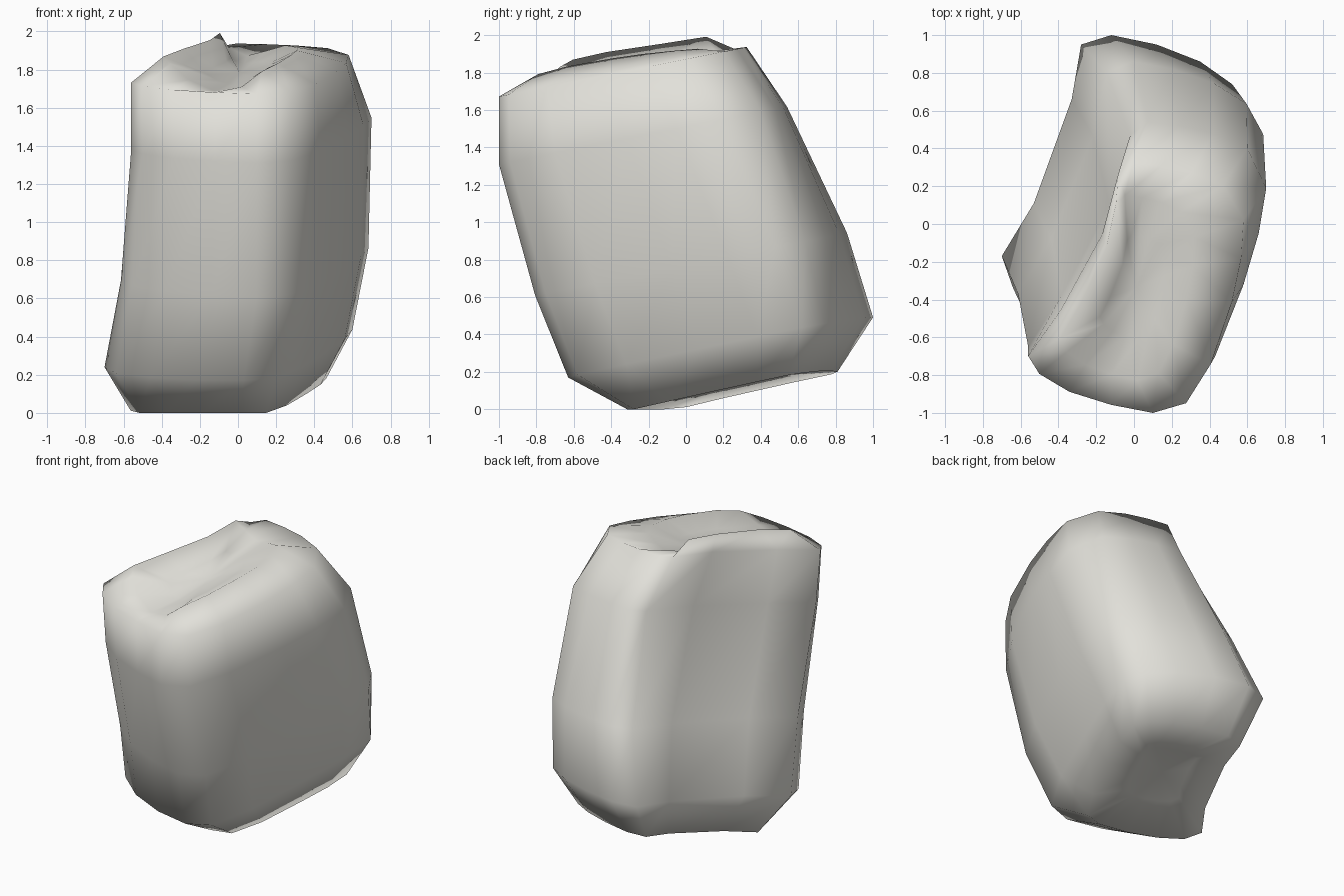
import bpy, bmesh

if "Cube" in bpy.data.objects:
    bpy.data.objects.remove(bpy.data.objects["Cube"], do_unlink=True)

# Stone colour
stone = bpy.data.materials.new("warm_grey_stone")
stone.use_nodes = True
colour = (0.76, 0.75, 0.70, 1)
stone.diffuse_color = colour
bsdf = stone.node_tree.nodes["Principled BSDF"]
bsdf.inputs["Base Color"].default_value = colour
bsdf.inputs["Roughness"].default_value = 0.9

SLOPE = 0.2    # the stone's layers rise toward the back
VALLEY = 1.845  # height of the trough along the crown

# Bean-shaped outlines of the shoulder and foot, from the front left corner
shoulder = [(-.56, -.65), (-.50, -.76), (-.34, -.87), (-.12, -.95), (.10, -1.0),
            (.28, -.94), (.43, -.70), (.58, -.32), (.66, -.05), (.70, .19),
            (.60, .40), (.42, .48), (.24, .52), (.07, .54), (-.02, .47),
            (-.13, .10), (-.38, -.37)]
foot = [(-.70, -.17), (-.64, -.34), (-.46, -.48), (-.22, -.58), (.03, -.63),
        (.20, -.58), (.34, -.32), (.47, .08), (.56, .38), (.60, .62),
        (.52, .74), (.35, .86), (.12, .95), (-.12, 1.0), (-.28, .95),
        (-.33, .66), (-.53, .11)]

# Ridge height above the valley around the crown, open at front and back
ridge = [.145, .12, .05, .0, .03, .105, .115, .11, .10, .085,
         .07, .03, .0, .04, .125, .135, .15]


def scaled(ring, sx, sy, dx=0.0):
    cx, cy = (sum(p[i] for p in ring) / len(ring) for i in (0, 1))
    return [(cx + (x - cx) * sx + dx, cy + (y - cy) * sy) for x, y in ring]


def layer(ring, height, lean=0.0):
    return [(x, y, max(0, height + SLOPE * y + lean * x)) for x, y in ring]


def crown_layer(ring, amount):
    return [(x, y, VALLEY + SLOPE * y + amount * r)
            for (x, y), r in zip(ring, ridge)]


# Derived outlines
waist = scaled([(a[0] * .38 + b[0] * .62, a[1] * .38 + b[1] * .62)
                for a, b in zip(shoulder, foot)], 1.01, 1.045, .04)
rim = [(x - .08 * (x + .56) * (y + 1), -1 + (y + 1) * .86) for x, y in shoulder]
sole = [(x * .79 - .01, y * .69 + .12) for x, y in foot]

# Layers from the hollow sole up to the grooved crown
layers = [
    layer(scaled(sole, .45, .45), .085, .06),
    layer(sole, .045, .06),
    layer(foot, .295, .03),
    layer(waist, .77),
    layer(shoulder, 1.51),
    layer(rim, 1.872),
    crown_layer(scaled(rim, .62, .74, -.07), 1),
    crown_layer(scaled(rim, .3, .42, -.06), .3),
]

# Skin the layers into one body
bm = bmesh.new()
rings = [[bm.verts.new(p) for p in pts] for pts in layers]
n = len(shoulder)
for low, high in zip(rings, rings[1:]):
    for i in range(n):
        j = (i + 1) % n
        bm.faces.new((low[i], low[j], high[j], high[i]))
for ring, push in ((rings[0], .01), (rings[-1], -.02)):
    mid = [sum(v.co[k] for v in ring) / n for k in range(3)]
    mid[2] += push
    hub = bm.verts.new(mid)
    for i in range(n):
        bm.faces.new((ring[i], ring[(i + 1) % n], hub))
bmesh.ops.recalc_face_normals(bm, faces=bm.faces)
for f in bm.faces:
    f.smooth = True

mesh = bpy.data.meshes.new("boulder")
bm.to_mesh(mesh)
bm.free()
mesh.materials.append(stone)
bpy.context.collection.objects.link(bpy.data.objects.new("boulder", mesh))
